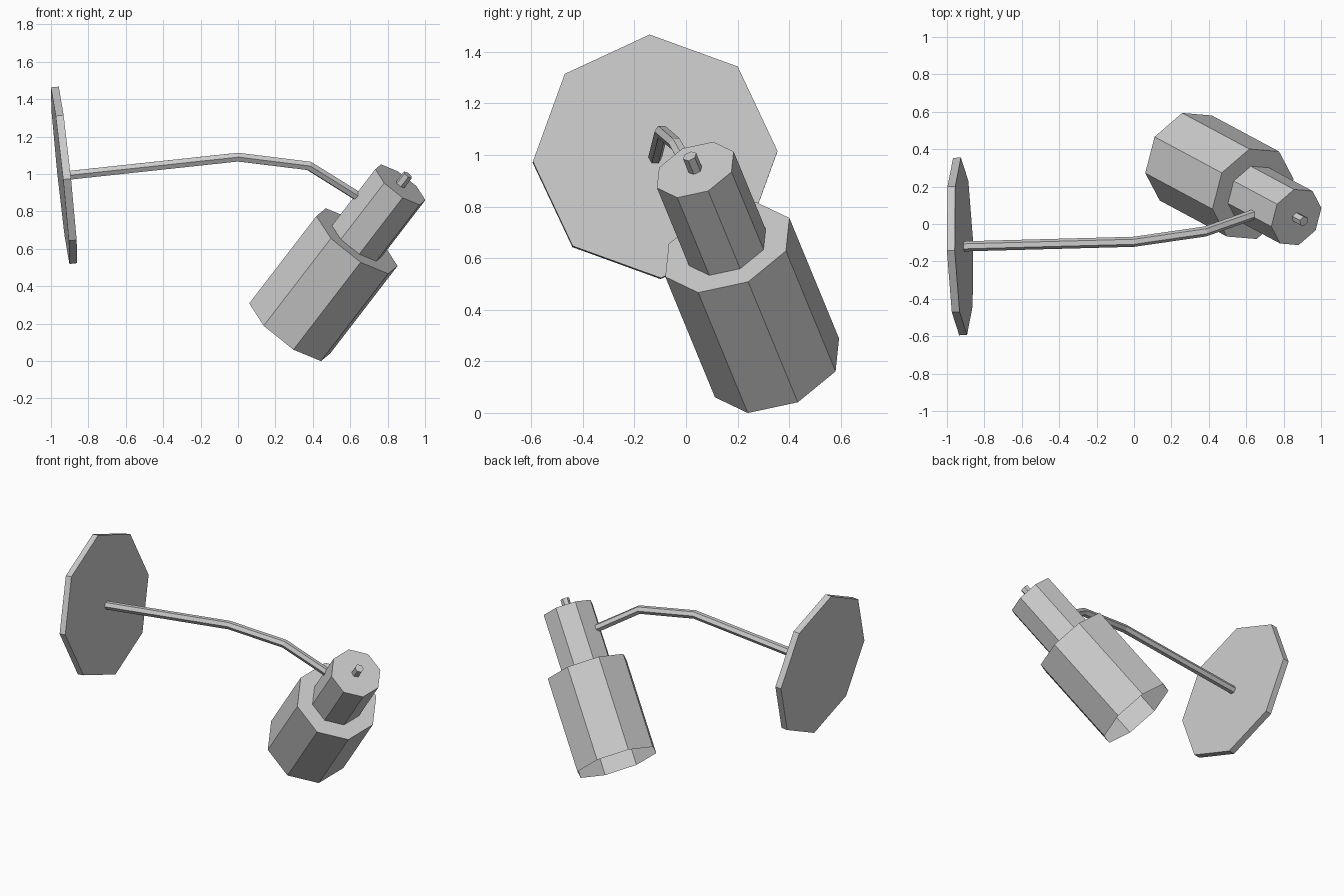
import bpy
import bmesh
import math
from mathutils import Vector

cube = bpy.data.objects.get("Cube")
if cube:
    bpy.data.objects.remove(cube, do_unlink=True)

grey = bpy.data.materials.new("plain_grey")
grey.use_nodes = True
grey.diffuse_color = (0.6, 0.6, 0.6, 1)
grey.node_tree.nodes["Principled BSDF"].inputs["Base Color"].default_value = (0.6, 0.6, 0.6, 1)


def add_object(name, mesh):
    obj = bpy.data.objects.new(name, mesh)
    bpy.context.scene.collection.objects.link(obj)
    mesh.materials.clear()
    mesh.materials.append(grey)
    return obj


def lathe(name, origin, axis, ref, profile, sides, close_end=True):
    """Turn (distance along axis, radius) pairs around an axis; ref points at a corner."""
    axis = Vector(axis).normalized()
    u = Vector(ref)
    u = (u - axis * u.dot(axis)).normalized()
    v = axis.cross(u)
    bm = bmesh.new()
    rings = []
    for dist, radius in profile:
        ring = []
        for i in range(sides):
            a = math.tau * i / sides
            offset = (u * math.cos(a) + v * math.sin(a)) * radius
            ring.append(bm.verts.new(Vector(origin) + axis * dist + offset))
        rings.append(ring)
    for low, high in zip(rings, rings[1:]):
        for i in range(sides):
            j = (i + 1) % sides
            bm.faces.new((low[i], low[j], high[j], high[i]))
    bm.faces.new(rings[0][::-1])
    if close_end:
        bm.faces.new(rings[-1])
    mesh = bpy.data.meshes.new(name)
    bm.to_mesh(mesh)
    bm.free()
    return add_object(name, mesh)


# Octagonal wall plate, tilted slightly towards the arm
lathe("wall_plate", (-0.93, -0.12, 0.993), (1, 0.03, 0.106), (0, -0.02, 0.47),
      [(-0.021, 0.475), (0.021, 0.475)], 8)

# Lamp head: closed neck, flat shoulder, and shade open at the bottom
head_top = Vector((0.868, 0.036, 0.943))
head_axis = Vector((-0.58, 0.311, -0.754)).normalized()
head_ref = (-0.0225, 0.2425, 0.11)
lathe("lamp_head", head_top, head_axis, head_ref,
      [(0, 0.165), (0.4, 0.165), (0.4, 0.267), (1.02, 0.267)], 8, close_end=False)

# Small switch knob on the end of the neck
lathe("switch_knob", head_top, -head_axis, head_ref, [(-0.01, 0.028), (0.07, 0.028)], 6)

# Bent arm from the wall plate to the neck
curve = bpy.data.curves.new("arm_path", "CURVE")
curve.dimensions = "3D"
curve.bevel_depth = 0.027
curve.bevel_resolution = 1
curve.use_fill_caps = True
path = [(-0.93, -0.12, 0.99), (0, -0.095, 1.09), (0.38, -0.04, 1.043), (0.65, 0.055, 0.875)]
spline = curve.splines.new("POLY")
spline.points.add(len(path) - 1)
for point, co in zip(spline.points, path):
    point.co = (*co, 1)
spline.use_smooth = False
helper = bpy.data.objects.new("arm_path", curve)
bpy.context.scene.collection.objects.link(helper)
graph = bpy.context.evaluated_depsgraph_get()
arm_mesh = bpy.data.meshes.new_from_object(helper.evaluated_get(graph))
bpy.data.objects.remove(helper, do_unlink=True)
for face in arm_mesh.polygons:
    face.use_smooth = False
add_object("arm", arm_mesh)
